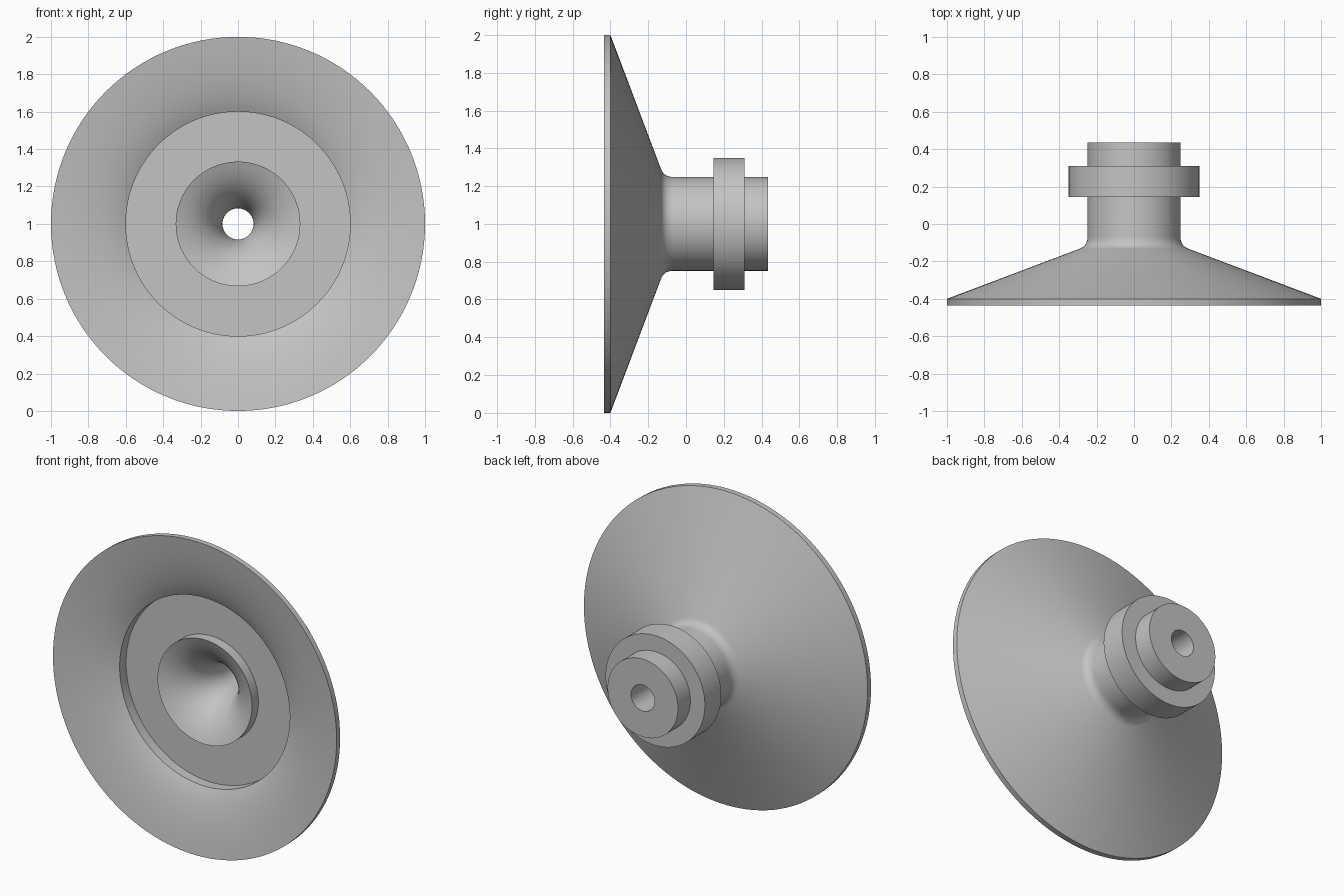
import bpy, bmesh, math
from mathutils import Vector

cube = bpy.data.objects.get("Cube")
if cube:
    bpy.data.objects.remove(cube, do_unlink=True)

grey = bpy.data.materials.new("plain_grey")
grey.use_nodes = True
colour = (0.55, 0.55, 0.55, 1)
grey.diffuse_color = colour
grey.node_tree.nodes["Principled BSDF"].inputs["Base Color"].default_value = colour

CENTRE_Z = 1.0
SEGMENTS = 128


def curve(a, b, c, n=10):
    """Quadratic curve from a to c pulled towards b."""
    a, b, c = Vector(a), Vector(b), Vector(c)
    points = []
    for i in range(n + 1):
        t = i / n
        points.append(tuple(a * (1 - t) ** 2 + b * 2 * t * (1 - t) + c * t * t))
    return points


def lathe(name, profile):
    """Turn a closed (radius, y) profile around the front-to-back axis."""
    bm = bmesh.new()
    verts = [bm.verts.new((r, y, 0)) for r, y in profile]
    edges = [bm.edges.new((verts[i - 1], verts[i])) for i in range(len(verts))]
    bmesh.ops.spin(bm, geom=verts + edges, cent=(0, 0, 0), axis=(0, 1, 0),
                   angle=math.tau, steps=SEGMENTS, use_merge=False)
    bmesh.ops.remove_doubles(bm, verts=bm.verts, dist=0.0001)
    bmesh.ops.recalc_face_normals(bm, faces=bm.faces)
    mesh = bpy.data.meshes.new(name)
    bm.to_mesh(mesh)
    bm.free()
    mesh.materials.append(grey)
    obj = bpy.data.objects.new(name, mesh)
    obj.location.z = CENTRE_Z
    bpy.context.collection.objects.link(obj)
    bpy.ops.object.select_all(action="DESELECT")
    obj.select_set(True)
    bpy.context.view_layer.objects.active = obj
    bpy.ops.object.shade_smooth_by_angle(angle=math.radians(30))
    return obj


# Cup and stem: hollow dish, ring groove, flared mouth and through hole
back = [(1, -0.435), (1, -0.40)]
fillet = curve((0.29, -0.132), (0.248, -0.116), (0.248, -0.065), 8)
stem_end = [(0.248, 0.435), (0.083, 0.435)]
mouth = curve((0.083, -0.02), (0.10, -0.25), (0.333, -0.335), 14)
groove = [(0.333, -0.27), (0.6, -0.27)]
dish = curve((0.6, -0.335), (0.72, -0.40), (1, -0.435))[:-1]
lathe("suction_cup", back + fillet + stem_end + mouth + groove + dish)

# Collar around the stem
lathe("collar", [(0.2, 0.145), (0.35, 0.145), (0.35, 0.31), (0.2, 0.31)])
